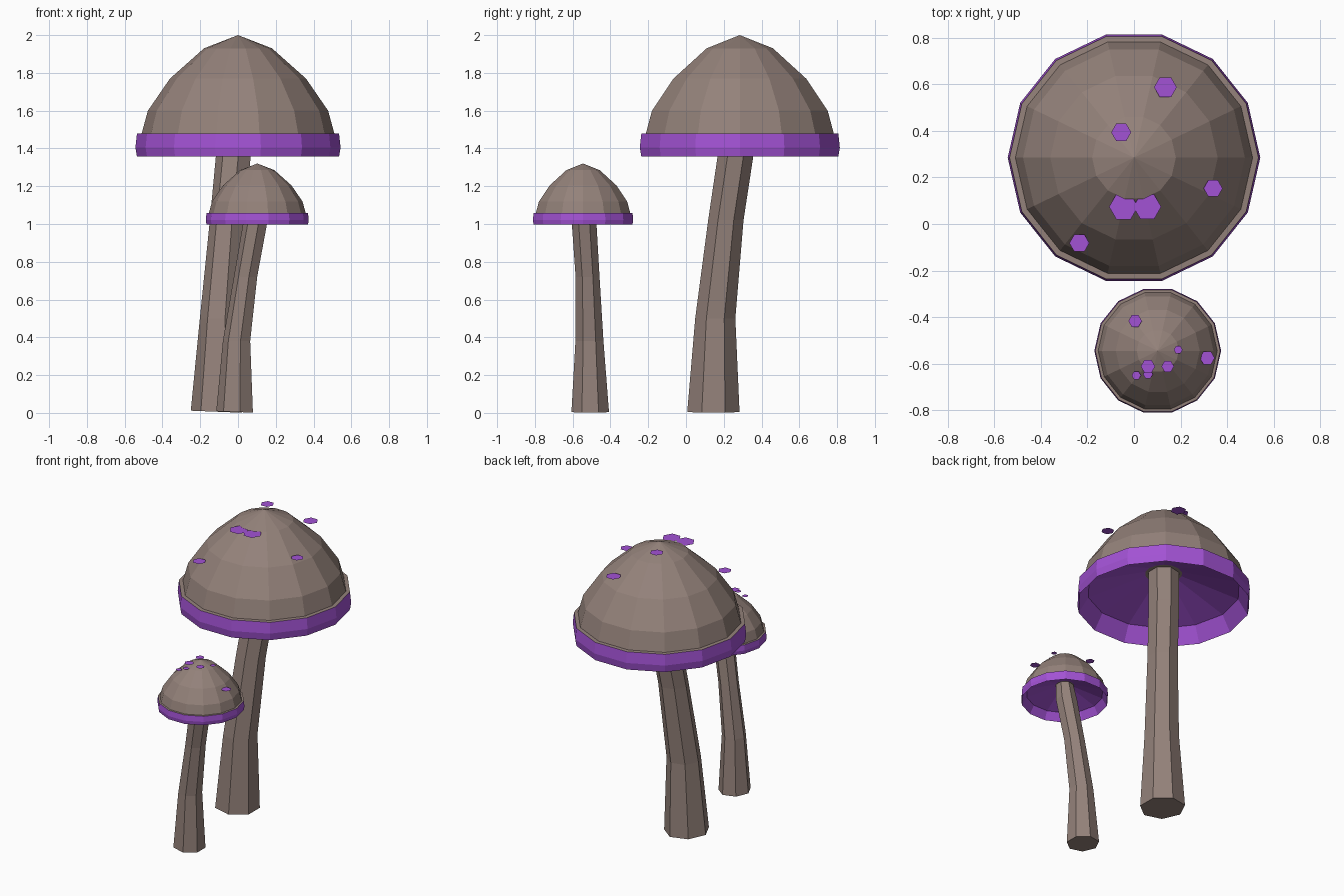
import bpy
import bmesh
import math

if "Cube" in bpy.data.objects:
    bpy.data.objects.remove(bpy.data.objects["Cube"])


def material(name, rgb):
    m = bpy.data.materials.new(name)
    m.diffuse_color = (*rgb, 1.0)
    m.use_nodes = True
    m.node_tree.nodes["Principled BSDF"].inputs["Base Color"].default_value = m.diffuse_color
    return m


BROWN = material("mushroom_brown", (0.295, 0.222, 0.195))
PURPLE = material("rim_purple", (0.365, 0.085, 0.66))


def finish(name, bm, mats, fix_normals=True):
    if fix_normals:
        bmesh.ops.recalc_face_normals(bm, faces=bm.faces)
    me = bpy.data.meshes.new(name)
    bm.to_mesh(me)
    bm.free()
    for m in mats:
        me.materials.append(m)
    ob = bpy.data.objects.new(name, me)
    bpy.context.collection.objects.link(ob)
    return ob


def ring(bm, centre, r, sides, start=0.0, tilt=0.0):
    verts = []
    for i in range(sides):
        a = start + 2 * math.pi * i / sides
        dx, dy = r * math.cos(a), r * math.sin(a)
        verts.append(bm.verts.new((centre[0] + dx, centre[1] + dy, centre[2] - tilt * dx)))
    return verts


def bridge(bm, a, b, mat=0):
    n = len(a)
    for i in range(n):
        j = (i + 1) % n
        bm.faces.new((a[i], a[j], b[j], b[i])).material_index = mat


# Cap profile from hollow underside, around the rim, to the dome: radius, height
# above the rim, and the colour of the band that follows (0 brown, 1 purple)
CAP = [(0.115, 0.213, 1), (0.475, 0.1, 1), (0.535, -0.003, 1), (0.543, 0.045, 1),
       (0.535, 0.118, 0), (0.51, 0.1195, 0), (0.477, 0.24, 0), (0.36, 0.41, 0),
       (0.18, 0.57, 0)]


def make_cap(name, x, y, z, s):
    bm = bmesh.new()
    rings = [ring(bm, (x, y, z + h * s), r * s, 14) for r, h, _ in CAP]
    for k in range(len(rings) - 1):
        bridge(bm, rings[k], rings[k + 1], CAP[k][2])
    bm.faces.new(rings[0])
    apex = bm.verts.new((x, y, z + 0.64 * s))
    top = rings[-1]
    for i in range(14):
        bm.faces.new((top[i], top[(i + 1) % 14], apex))
    finish(name, bm, [BROWN, PURPLE])


def make_stem(name, path):
    # seven-sided bent stem; path holds x, y, z, radius
    bm = bmesh.new()
    rings = [ring(bm, p[:3], p[3], 7, math.pi, 0.04 if k == 0 else 0.0)
             for k, p in enumerate(path)]
    for a, b in zip(rings, rings[1:]):
        bridge(bm, a, b)
    bm.faces.new(rings[0])
    bm.faces.new(rings[-1])
    finish(name, bm, [BROWN])


def make_spots(name, spots):
    # flat hexagons hovering on the dome; spots hold x, y, z, radius
    bm = bmesh.new()
    for x, y, z, r in spots:
        bm.faces.new(ring(bm, (x, y, z), r, 6))
    finish(name, bm, [PURPLE], fix_normals=False)


# Large mushroom
make_cap("large_cap", 0, 0.285, 1.36, 1.0)
make_stem("large_stem", [(-0.108, 0.145, 0.006, 0.142), (-0.093, 0.155, 0.5, 0.109),
                         (-0.053, 0.211, 1.02, 0.096), (-0.02, 0.262, 1.36, 0.097),
                         (0.0, 0.285, 1.575, 0.097)])
make_spots("large_cap_spots", [(0.135, 0.588, 1.842, 0.049), (-0.055, 0.394, 1.98, 0.043),
                               (0.34, 0.153, 1.812, 0.041), (-0.235, -0.082, 1.724, 0.043),
                               (-0.045, 0.074, 1.929, 0.062), (0.057, 0.074, 1.929, 0.06)])

# Small mushroom
make_cap("small_cap", 0.102, -0.545, 0.999, 0.502)
make_stem("small_stem", [(-0.013, -0.507, 0.005, 0.102), (-0.004, -0.511, 0.38, 0.076),
                         (0.043, -0.521, 0.72, 0.065), (0.093, -0.539, 1.0, 0.067),
                         (0.102, -0.545, 1.106, 0.055)])
make_spots("small_cap_spots", [(0.005, -0.417, 1.26, 0.029), (0.315, -0.576, 1.187, 0.032),
                               (0.19, -0.541, 1.303, 0.019), (0.06, -0.612, 1.312, 0.031),
                               (0.145, -0.612, 1.308, 0.027), (0.06, -0.646, 1.288, 0.021),
                               (0.01, -0.651, 1.268, 0.02)])
